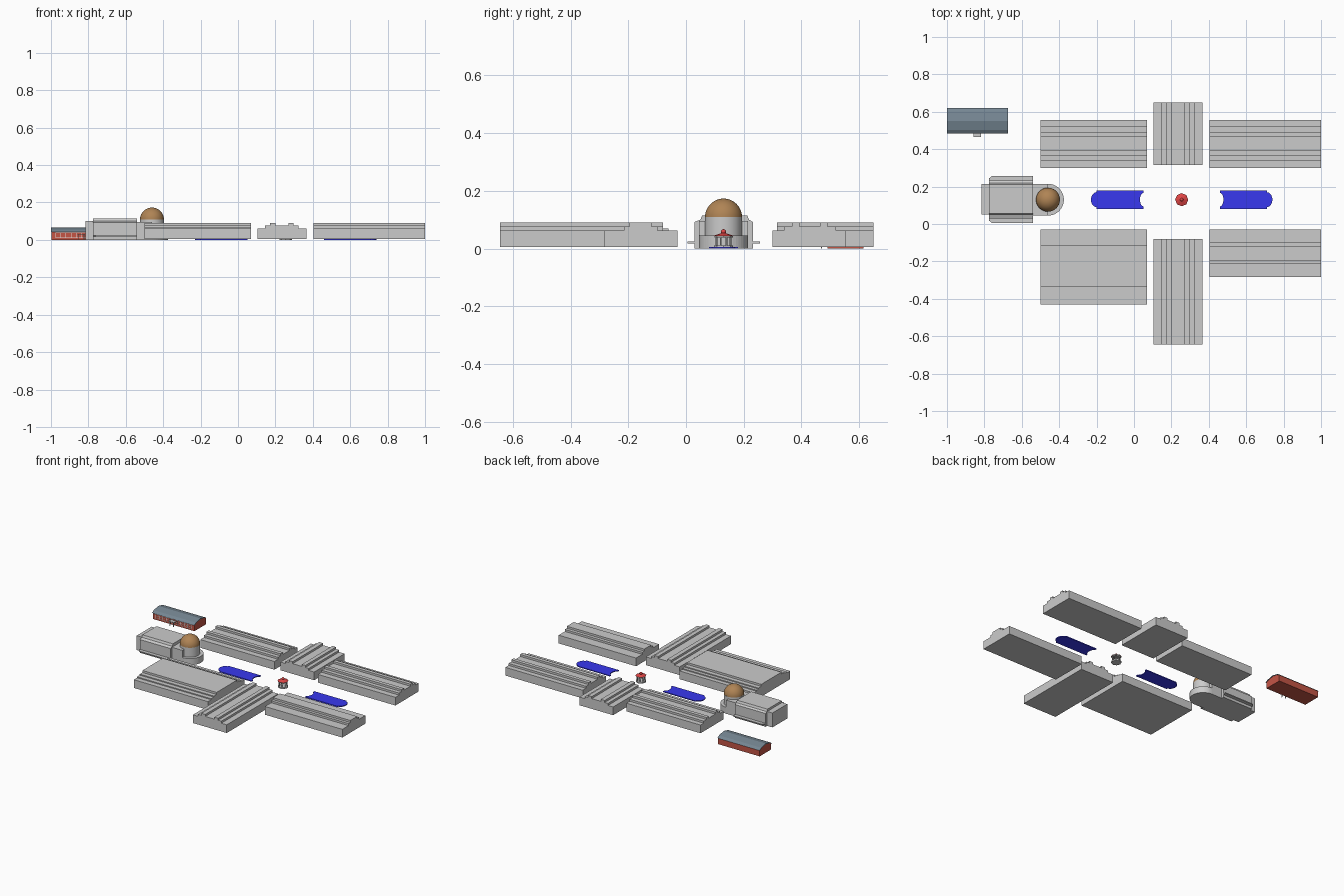
import bpy, bmesh, math
from mathutils import Matrix

if "Cube" in bpy.data.objects:
    bpy.data.objects.remove(bpy.data.objects["Cube"])


def material(name, rgb):
    m = bpy.data.materials.new(name)
    m.diffuse_color = (*rgb, 1)
    m.use_nodes = True
    m.node_tree.nodes["Principled BSDF"].inputs["Base Color"].default_value = m.diffuse_color
    return m


BLUE = material("pool_blue", (0.04, 0.04, 0.86))
BROWN = material("dome_brown", (0.43, 0.23, 0.09))
RED = material("wall_red", (0.55, 0.09, 0.06))
BRIGHT = material("roof_red", (0.75, 0.06, 0.06))
SLATE = material("roof_slate", (0.18, 0.24, 0.29))
WHITE = material("frame_white", (0.8, 0.78, 0.76))


def finish(name, bm, mat=None, smooth=False):
    bmesh.ops.recalc_face_normals(bm, faces=bm.faces)
    me = bpy.data.meshes.new(name)
    bm.to_mesh(me)
    bm.free()
    ob = bpy.data.objects.new(name, me)
    bpy.context.collection.objects.link(ob)
    if mat:
        me.materials.append(mat)
    if smooth:
        bpy.context.view_layer.objects.active = ob
        ob.select_set(True)
        bpy.ops.object.shade_smooth_by_angle(angle=math.radians(35))
        ob.select_set(False)
    return ob


def extrude(name, pts, a, b, axis, mat=None):
    """Sweep a closed 2D outline from a to b along an axis."""
    place = {'x': lambda u, v: (a, u, v), 'y': lambda u, v: (u, a, v), 'z': lambda u, v: (u, v, a)}[axis]
    step = [(b - a) if axis == k else 0 for k in 'xyz']
    bm = bmesh.new()
    f = bm.faces.new([bm.verts.new(place(u, v)) for u, v in pts])
    r = bmesh.ops.extrude_face_region(bm, geom=[f])
    bmesh.ops.translate(bm, vec=step, verts=[v for v in r['geom'] if isinstance(v, bmesh.types.BMVert)])
    return finish(name, bm, mat)


def box(name, x0, x1, y0, y1, z0, z1, mat=None):
    return extrude(name, [(x0, y0), (x1, y0), (x1, y1), (x0, y1)], z0, z1, 'z', mat)


def cone(name, x, y, z0, z1, r0, r1, n=32, mat=None, smooth=True):
    bm = bmesh.new()
    bmesh.ops.create_cone(bm, cap_ends=True, segments=n, radius1=r0, radius2=r1, depth=z1 - z0,
                          matrix=Matrix.Translation((x, y, (z0 + z1) / 2)))
    return finish(name, bm, mat, smooth)


def arc(cx, cy, rx, ry, a0, a1, n=12):
    return [(cx + rx * math.cos(math.radians(a0 + (a1 - a0) * i / n)),
             cy + ry * math.sin(math.radians(a0 + (a1 - a0) * i / n))) for i in range(n + 1)]


# Exhibition halls with stepped roofs
LOW, MID, TOP, FLOOR = 0.062, 0.076, 0.09, 0.005


def hall(name, breaks, levels, a, b, axis):
    pts = [(breaks[0], FLOOR)]
    for i, z in enumerate(levels):
        pts += [(breaks[i], z), (breaks[i + 1], z)]
    pts.append((breaks[-1], FLOOR))
    extrude(name, pts, a, b, axis)


TWIN = [LOW, MID, TOP, MID, TOP, MID, LOW]
SINGLE = [LOW, MID, TOP, MID, LOW]
north = [0.30, 0.34, 0.367, 0.393, 0.465, 0.49, 0.52, 0.555]
cross = [0.105, 0.145, 0.17, 0.20, 0.27, 0.298, 0.323, 0.365]
hall("hall_back_left", north, TWIN, -0.50, 0.07, 'x')
hall("hall_back_right", north, TWIN, 0.405, 1.0, 'x')
hall("hall_back_cross", cross, TWIN, 0.315, 0.65, 'y')
hall("hall_front_cross", cross, TWIN, -0.645, -0.08, 'y')
hall("hall_front_left", [-0.43, -0.395, -0.365, -0.335, -0.112, -0.082, -0.06, -0.03],
     [LOW, LOW + 0.007, MID, TOP, MID, LOW + 0.007, LOW], -0.50, 0.07, 'x')
hall("hall_front_right", [-0.283, -0.215, -0.195, -0.12, -0.098, -0.03], SINGLE, 0.405, 1.0, 'x')

# Mirrored pools, bulged outer end and scooped inner end
GX, GY = 0.255, 0.13
for side, name in ((-1, "pool_left"), (1, "pool_right")):
    out = [(0.205, -0.05), (0.455, -0.05), (0.455, -0.04)]
    out += arc(0.455, 0, 0.03, 0.04, -80, 80, 10)
    out += [(0.455, 0.04), (0.455, 0.05), (0.205, 0.05), (0.205, 0.04)]
    out += arc(0.205, 0, 0.018, 0.036, 90, -90, 10) + [(0.205, -0.04)]
    extrude(name, [(GX + side * u, GY + v) for u, v in out], 0, 0.006, 'z', BLUE)

# Gazebo
cone("gazebo_base", GX, GY, 0, 0.01, 0.033, 0.033, 8, None, False)
for i in range(8):
    t = math.radians(45 * i + 22.5)
    cone(f"gazebo_column_{i}", GX + 0.026 * math.cos(t), GY + 0.026 * math.sin(t), 0.01, 0.04, 0.003, 0.003, 8)
cone("gazebo_ring", GX, GY, 0.039, 0.044, 0.032, 0.032, 8, None, False)
cone("gazebo_roof", GX, GY, 0.044, 0.054, 0.035, 0.006, 8, BRIGHT, False)
bm = bmesh.new()
bmesh.ops.create_uvsphere(bm, u_segments=12, v_segments=8, radius=0.009,
                          matrix=Matrix.Translation((GX, GY, 0.058)))
finish("gazebo_finial", bm, BRIGHT, True)

# Domed entrance building
DX, DY = -0.46, 0.13
extrude("entrance_body", [(0.03, 0), (0.03, 0.092), (0.05, 0.1), (0.056, 0.115), (0.212, 0.115),
                          (0.218, 0.1), (0.232, 0.092), (0.232, 0)], -0.775, -0.54, 'x')
box("entrance_rear_block", -0.815, -0.775, 0.052, 0.215, 0, 0.1)
box("entrance_link", -0.54, DX, 0.045, 0.215, 0, 0.095)
extrude("entrance_apse", [(DX - 0.01, DY - 0.085)] + arc(DX, DY, 0.085, 0.085, -90, 90, 24)
        + [(DX - 0.01, DY + 0.085)], 0, 0.045, 'z')
cone("dome_drum", DX, DY, 0, 0.11, 0.064, 0.064, 40)
for s, name in ((-1, "front_awning"), (1, "back_awning")):
    extrude(name, [(x, 0.131 + s * v) for x, v in
                   ((-0.775, 0.09), (-0.775, 0.113), (-0.76, 0.125), (-0.54, 0.125), (-0.54, 0.09))],
            0.018, 0.024, 'z')

# Hemispherical dome
bm = bmesh.new()
bmesh.ops.create_uvsphere(bm, u_segments=40, v_segments=24, radius=0.064)
bmesh.ops.bisect_plane(bm, geom=bm.verts[:] + bm.edges[:] + bm.faces[:], plane_co=(0, 0, 0),
                       plane_no=(0, 0, -1), clear_outer=True)
bmesh.ops.translate(bm, verts=bm.verts, vec=(DX, DY, 0.109))
finish("dome", bm, BROWN, True)

# Red pavilion with slate roof, window frames and porch
extrude("pavilion_walls", [(0.49, 0), (0.49, 0.044), (0.505, 0.052), (0.552, 0.062), (0.6, 0.052),
                           (0.615, 0.044), (0.615, 0)], -0.997, -0.678, 'x', RED)
extrude("pavilion_roof", [(0.484, 0.043), (0.503, 0.055), (0.552, 0.066), (0.601, 0.055), (0.62, 0.043),
                          (0.615, 0.043), (0.6, 0.051), (0.552, 0.061), (0.505, 0.051), (0.49, 0.043)],
        -1.0, -0.675, 'x', SLATE)
for i in range(11):
    x = -0.975 + 0.0275 * i
    box(f"window_post_{i}", x - 0.0012, x + 0.0012, 0.488, 0.491, 0.012, 0.038, WHITE)
for i, z in enumerate((0.012, 0.026, 0.038)):
    box(f"window_rail_{i}", -0.975, -0.70, 0.4885, 0.491, z - 0.001, z + 0.001, WHITE)
box("porch_roof", -0.857, -0.818, 0.465, 0.49, 0.028, 0.032)
for i, x in enumerate((-0.852, -0.823)):
    box(f"porch_post_{i}", x - 0.002, x + 0.002, 0.467, 0.471, 0, 0.028)
